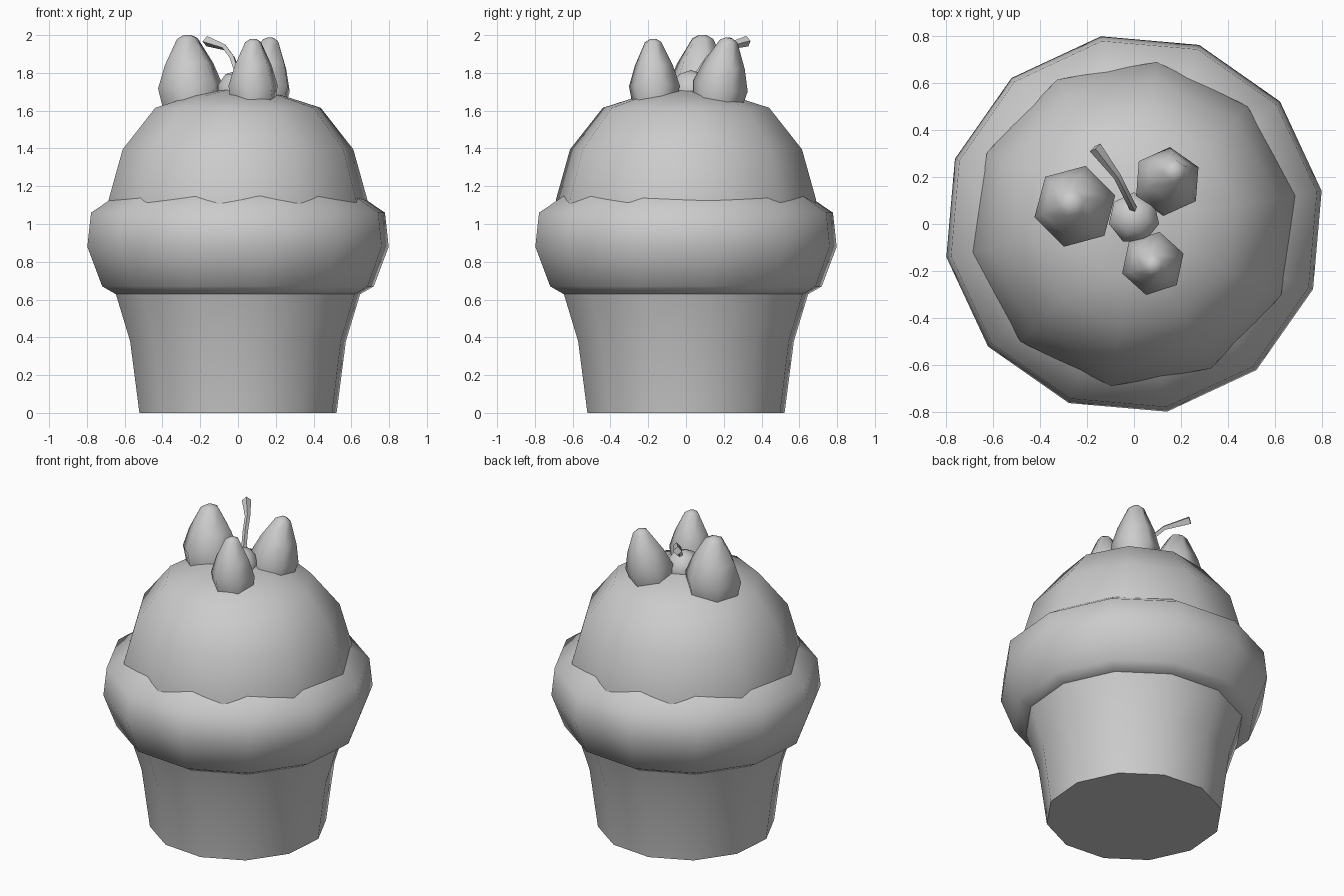
import bpy, math
from mathutils import Vector

cube = bpy.data.objects.get("Cube")
if cube:
    bpy.data.objects.remove(cube)

GREY = (0.6, 0.6, 0.6, 1)
mat = bpy.data.materials.new("plain_grey")
mat.use_nodes = True
mat.diffuse_color = GREY
mat.node_tree.nodes["Principled BSDF"].inputs["Base Color"].default_value = GREY


def finish(obj, angle=60):
    obj.data.materials.append(mat)
    bpy.ops.object.select_all(action='DESELECT')
    obj.select_set(True)
    bpy.context.view_layer.objects.active = obj
    bpy.ops.object.shade_smooth_by_angle(angle=math.radians(angle))


def lathe(name, profile, sides, turn, base=(0, 0, 0), axis=(0, 0, 1), cap_top=True, cap_bottom=True):
    """Revolve (radius, height) pairs, listed from bottom to top, about an axis."""
    rot = Vector((0, 0, 1)).rotation_difference(Vector(axis))
    verts, faces = [], []
    for r, h in profile:
        for i in range(sides):
            a = math.radians(turn) + math.tau * i / sides
            verts.append(rot @ Vector((r * math.cos(a), r * math.sin(a), h)) + Vector(base))
    for k in range(len(profile) - 1):
        for i in range(sides):
            j = (i + 1) % sides
            faces.append((k * sides + i, k * sides + j, (k + 1) * sides + j, (k + 1) * sides + i))
    if cap_bottom:
        faces.append(tuple(reversed(range(sides))))
    if cap_top:
        faces.append(tuple(range(len(verts) - sides, len(verts))))
    mesh = bpy.data.meshes.new(name)
    mesh.from_pydata(verts, [], faces)
    obj = bpy.data.objects.new(name, mesh)
    bpy.context.collection.objects.link(obj)
    finish(obj)
    return obj


# Cup, overflowing collar and dome of topping
lathe("cup", [(0.53, 0), (0.58, 0.38), (0.66, 0.64)], 12, 10)
lathe("collar", [(0.6, 0.63), (0.66, 0.63), (0.73, 0.67), (0.81, 0.88), (0.79, 1.06), (0.55, 1.22)], 12, 10)
lathe("dome", [(0.7, 1.0), (0.695, 1.13), (0.62, 1.395), (0.445, 1.615), (0.24, 1.68), (0.05, 1.715)], 10, 10)

# Three upright berries leaning outward: base point, tip point, radius, turn
berries = {
    "left_berry": ((0.13, 0.165, 1.64), (0.175, 0.23, 1.985), 0.148, 25),
    "right_berry": ((-0.245, 0.07, 1.63), (-0.27, 0.09, 2.0), 0.178, 15),
    "front_berry": ((0.08, -0.165, 1.645), (0.08, -0.175, 1.98), 0.137, 18),
}
for name, (base, tip, r, turn) in berries.items():
    axis = Vector(tip) - Vector(base)
    h = axis.length
    shape = [(0.9, 0), (1, 0.26), (0.75, 0.58), (0.32, 0.95), (0.12, 1)]
    lathe(name, [(r * a, h * b) for a, b in shape], 6, turn, base, axis)

# Cherry in the middle
bpy.ops.mesh.primitive_uv_sphere_add(segments=7, ring_count=5, radius=0.115, location=(0.0, 0.025, 1.7))
cherry = bpy.context.object
cherry.name = "cherry"
finish(cherry)

# Curved stem with a flared end
curve = bpy.data.curves.new("stem", 'CURVE')
curve.dimensions = '3D'
curve.bevel_depth = 0.02
curve.bevel_resolution = 0
curve.use_fill_caps = True
path = [(0, 0.06, 1.79, 0.8), (-0.03, 0.12, 1.88, 0.8), (-0.07, 0.2, 1.935, 0.8), (-0.165, 0.325, 1.968, 1.4)]
spline = curve.splines.new('POLY')
spline.points.add(len(path) - 1)
for point, (x, y, z, size) in zip(spline.points, path):
    point.co = (x, y, z, 1)
    point.radius = size
stem = bpy.data.objects.new("stem", curve)
bpy.context.collection.objects.link(stem)
bpy.ops.object.select_all(action='DESELECT')
stem.select_set(True)
bpy.context.view_layer.objects.active = stem
bpy.ops.object.convert(target='MESH')
finish(bpy.context.object, 40)
